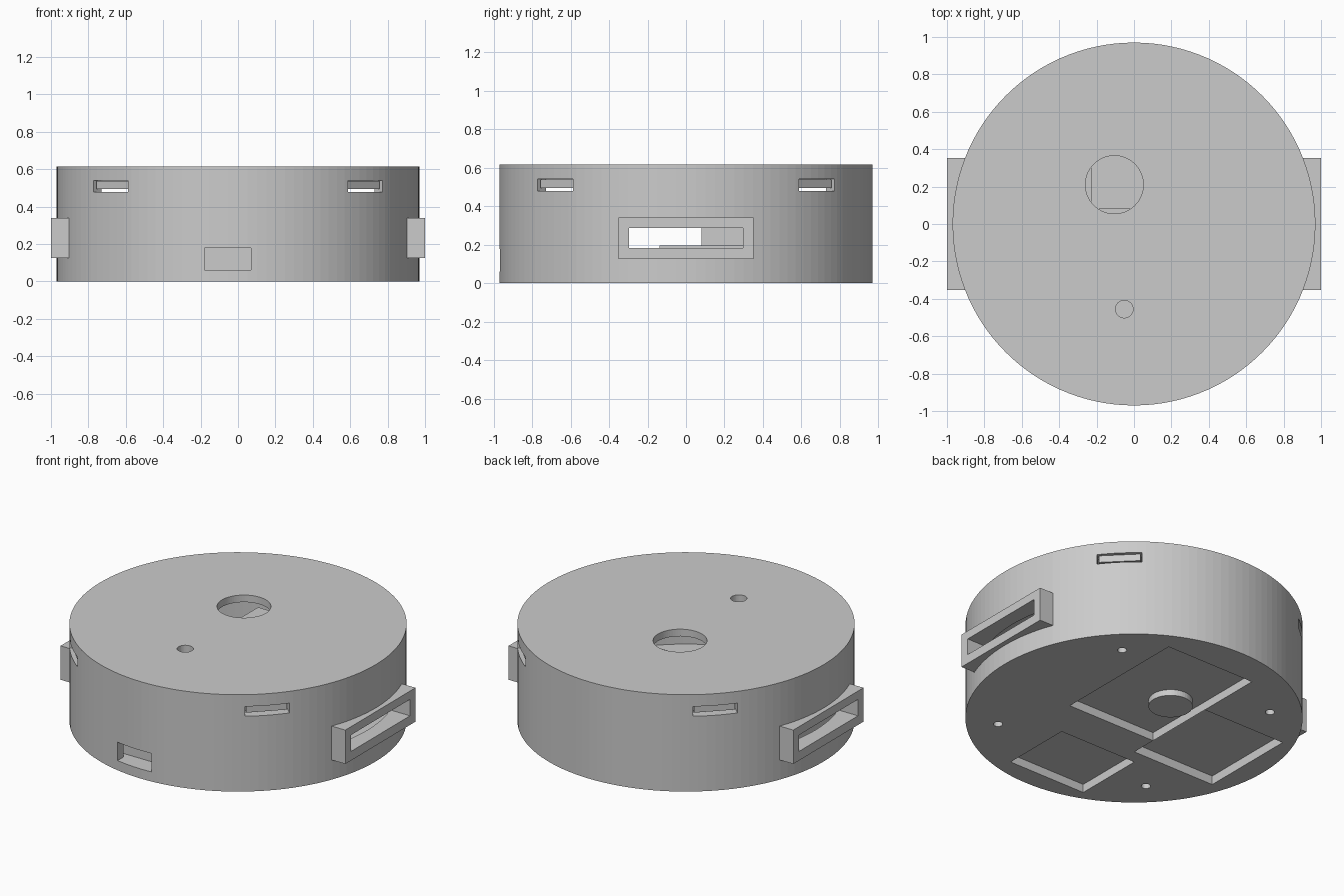
import bpy
import math
from mathutils import Matrix

if "Cube" in bpy.data.objects:
    bpy.data.objects.remove(bpy.data.objects["Cube"])

grey = bpy.data.materials.new("plain_grey")
grey.diffuse_color = (0.6, 0.6, 0.6, 1)
grey.use_nodes = True
grey.node_tree.nodes["Principled BSDF"].inputs["Base Color"].default_value = grey.diffuse_color


def box(name, x, y, z, turn=0.0):
    """Box from (min, max) pairs, turned about the vertical axis."""
    bpy.ops.mesh.primitive_cube_add(size=1)
    ob = bpy.context.object
    ob.name = name
    size = [b - a for a, b in (x, y, z)]
    mid = [(a + b) / 2 for a, b in (x, y, z)]
    ob.data.transform(Matrix.Rotation(turn, 4, 'Z') @ Matrix.Translation(mid)
                      @ Matrix.Diagonal((*size, 1)))
    ob.data.materials.append(grey)
    return ob


def disc(name, x, y, r, z, n=48):
    """Upright cylinder between two heights."""
    bpy.ops.mesh.primitive_cylinder_add(vertices=n, radius=r, depth=z[1] - z[0])
    ob = bpy.context.object
    ob.name = name
    ob.data.transform(Matrix.Translation((x, y, (z[0] + z[1]) / 2)))
    ob.data.materials.append(grey)
    return ob


def combine(target, tool, operation='DIFFERENCE'):
    """Apply a boolean and remove the tool object."""
    bpy.ops.object.select_all(action='DESELECT')
    bpy.context.view_layer.objects.active = target
    target.select_set(True)
    mod = target.modifiers.new("cut", 'BOOLEAN')
    mod.operation = operation
    mod.solver = 'EXACT'
    mod.object = tool
    bpy.ops.object.modifier_apply(modifier=mod.name)
    bpy.data.objects.remove(tool, do_unlink=True)


# Round housing with a strap bracket on each side
housing = disc("housing", 0, 0, 0.97, (0, 0.615), 120)
for s in (-1, 1):
    x = sorted((s * 0.88, s * 1.0))
    combine(housing, box("bracket", x, (-0.352, 0.352), (0.125, 0.34)), 'UNION')

# Hollow inside, leaving floor, wall and lid
combine(housing, disc("hollow", 0, 0, 0.91, (0.06, 0.57), 120))

# Bracket slots through the wall
for s in (-1, 1):
    x = sorted((s * 0.8, s * 1.1))
    combine(housing, box("slot", x, (-0.297, 0.297), (0.183, 0.287)))

# Port window in the front wall
combine(housing, box("window", (-0.178, 0.07), (-1.1, -0.86), (0.061, 0.178)))

# Lid openings
combine(housing, disc("large_opening", -0.105, 0.21, 0.155, (0.5, 0.7), 64))
combine(housing, disc("small_opening", -0.052, -0.455, 0.047, (0.5, 0.7), 32))

# Diagonal latch slots and floor screw holes
for k in range(4):
    a = math.radians(45 + 90 * k)
    combine(housing, box("latch_slot", (0.8, 1.1), (-0.13, 0.13), (0.478, 0.54), a))
    combine(housing, disc("screw_hole", 0.785 * math.cos(a), 0.785 * math.sin(a),
                          0.027, (-0.1, 0.1), 24))

# Floor pockets, each closed by an inner module: x, y, bottom, top
modules = {
    "main_module": ((-0.25, 0.375), (-0.127, 0.757), 0.053, 0.195),
    "side_module": ((-0.835, -0.25), (-0.295, 0.335), 0.056, 0.18),
    "port_module": ((-0.325, 0.22), (-0.842, -0.385), 0.053, 0.19),
}
for name, (x, y, low, high) in modules.items():
    combine(housing, box("pocket", x, y, (-0.1, 0.1)))
    box(name, (x[0] - 0.01, x[1] + 0.01), (y[0] - 0.01, y[1] + 0.01), (low, high))

# Round button under the main module and sensor block below the lid opening
disc("round_button", -0.09, 0.22, 0.127, (0.015, 0.06))
box("sensor_block", (-0.23, 0.22), (0.08, 0.53), (0.19, 0.454))

# Lid latches: an arm behind the wall and a tab in the slot
for k in range(4):
    a = math.radians(45 + 90 * k)
    box("latch_arm", (0.87, 0.905), (-0.12, 0.12), (0.495, 0.575), a)
    box("latch_tab", (0.9, 0.95), (-0.12, 0.12), (0.495, 0.538), a)
